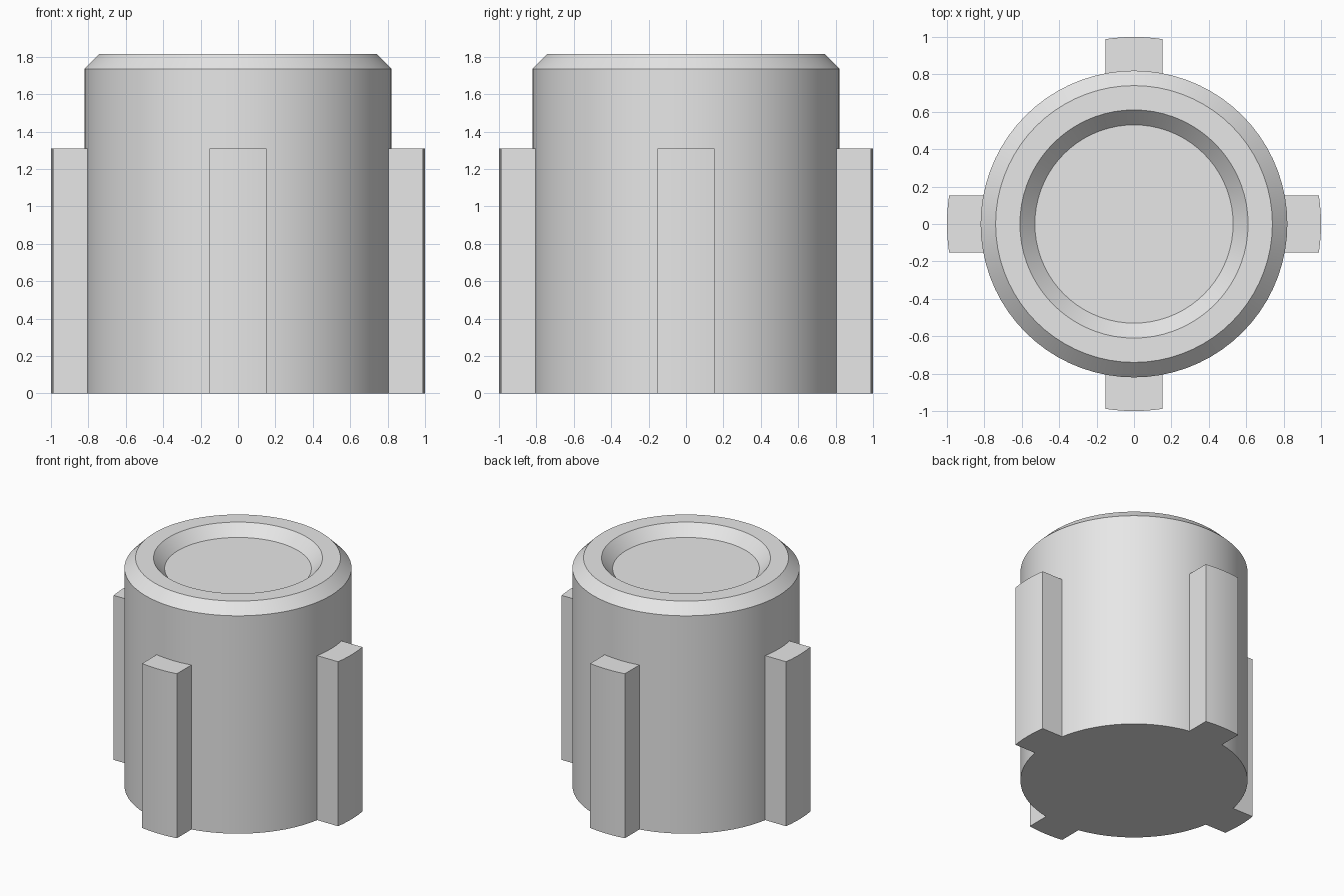
import bpy
import bmesh
from math import asin, cos, pi, radians, sin

if "Cube" in bpy.data.objects:
    bpy.data.objects.remove(bpy.data.objects["Cube"], do_unlink=True)

SIDES = 72
BODY_RADIUS = 0.82
LUG_RADIUS = 1.0
LUG_HALF_WIDTH = 0.153
LUG_HEIGHT = 1.31

grey = bpy.data.materials.new("plain grey")
grey.use_nodes = True
grey.diffuse_color = (0.8, 0.8, 0.8, 1)
grey.node_tree.nodes["Principled BSDF"].inputs["Base Color"].default_value = (0.8, 0.8, 0.8, 1)


def finish(name, bm):
    bmesh.ops.recalc_face_normals(bm, faces=bm.faces)
    mesh = bpy.data.meshes.new(name)
    bm.to_mesh(mesh)
    bm.free()
    mesh.materials.append(grey)
    obj = bpy.data.objects.new(name, mesh)
    bpy.context.collection.objects.link(obj)
    return obj


# Round body: chamfered rim and a shallow dished top, as stacked rings
profile = [(BODY_RADIUS, 0), (BODY_RADIUS, 1.735), (0.74, 1.815), (0.61, 1.815), (0.53, 1.73)]
bm = bmesh.new()
rings = []
for radius, z in profile:
    angles = [2 * pi * i / SIDES for i in range(SIDES)]
    rings.append([bm.verts.new((radius * cos(a), radius * sin(a), z)) for a in angles])
for low, high in zip(rings, rings[1:]):
    for i in range(SIDES):
        j = (i + 1) % SIDES
        bm.faces.new((low[i], low[j], high[j], high[i]))
bm.faces.new(rings[0])
bm.faces.new(rings[-1])
body = finish("body", bm)


# Lug: straight sides, curved inner and outer faces
def arc(radius, steps=6):
    half = asin(LUG_HALF_WIDTH / radius)
    angles = [half * (2 * i / steps - 1) for i in range(steps + 1)]
    return [(radius * cos(a), radius * sin(a)) for a in angles]


def make_lug(name, turn):
    bm = bmesh.new()
    outline = arc(LUG_RADIUS) + arc(BODY_RADIUS - 0.004)[::-1]
    base = bm.faces.new([bm.verts.new((x, y, 0)) for x, y in outline])
    top = bmesh.ops.extrude_face_region(bm, geom=[base], use_keep_orig=True)
    moved = [v for v in top["geom"] if isinstance(v, bmesh.types.BMVert)]
    bmesh.ops.translate(bm, verts=moved, vec=(0, 0, LUG_HEIGHT))
    lug = finish(name, bm)
    lug.rotation_euler.z = turn
    return lug


lugs = [make_lug(f"{side}_lug", i * pi / 2)
        for i, side in enumerate(("left", "back", "right", "front"))]

# Smooth the round walls, keeping the rims crisp
bpy.ops.object.select_all(action="DESELECT")
for obj in [body] + lugs:
    obj.select_set(True)
bpy.context.view_layer.objects.active = body
bpy.ops.object.shade_smooth_by_angle(angle=radians(30))
